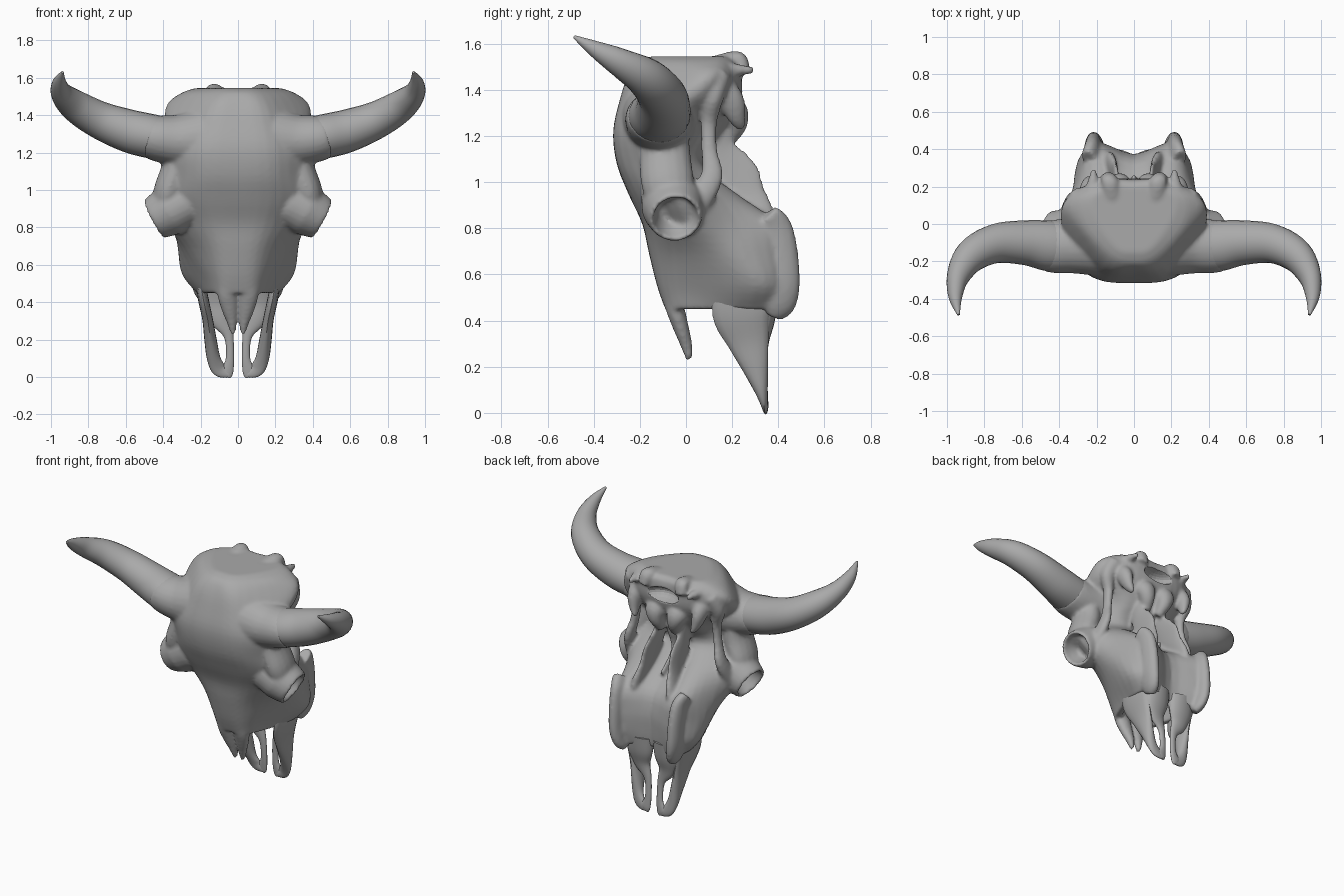
import bpy, bmesh, math
from mathutils import Vector

if "Cube" in bpy.data.objects:
    bpy.data.objects.remove(bpy.data.objects["Cube"])

bone = bpy.data.materials.new("bone grey")
bone.use_nodes = True
COLOUR = (0.4, 0.4, 0.4, 1)
bone.diffuse_color = COLOUR
bone.node_tree.nodes["Principled BSDF"].inputs["Base Color"].default_value = COLOUR


def spline(points, steps, closed=False):
    """Catmull-Rom curve through tuples of any length."""
    pts = [Vector(p) for p in points]
    n = len(pts)
    out = []
    for i in range(n if closed else n - 1):
        if closed:
            a, b, c, d = (pts[(i + k) % n] for k in (-1, 0, 1, 2))
        else:
            a, b, c, d = (pts[min(max(i + k, 0), n - 1)] for k in (-1, 0, 1, 2))
        for s in range(steps):
            t = s / steps
            out.append(b + (c - a) * (t / 2) + (a * 2 - b * 5 + c * 4 - d) * (t * t / 2)
                       + (b * 3 - a - c * 3 + d) * (t ** 3 / 2))
    return out if closed else out + [pts[-1]]


def loft(name, rings, mirror=False):
    """Skin a list of equal rings, close both ends, smooth the shading."""
    bm = bmesh.new()
    loops = [[bm.verts.new(p) for p in ring] for ring in rings]
    n = len(loops[0])
    for low, high in zip(loops, loops[1:]):
        for i in range(n):
            bm.faces.new((low[i], low[(i + 1) % n], high[(i + 1) % n], high[i]))
    bm.faces.new(loops[0])
    bm.faces.new(loops[-1])
    bmesh.ops.recalc_face_normals(bm, faces=bm.faces[:])
    if mirror:
        copy = bmesh.ops.duplicate(bm, geom=bm.verts[:] + bm.edges[:] + bm.faces[:])
        for item in copy["geom"]:
            if isinstance(item, bmesh.types.BMVert):
                item.co.x = -item.co.x
        bmesh.ops.reverse_faces(bm, faces=[f for f in copy["geom"] if isinstance(f, bmesh.types.BMFace)])
    mesh = bpy.data.meshes.new(name)
    bm.to_mesh(mesh)
    bm.free()
    obj = bpy.data.objects.new(name, mesh)
    bpy.context.collection.objects.link(obj)
    mesh.materials.append(bone)
    bpy.ops.object.select_all(action="DESELECT")
    obj.select_set(True)
    bpy.context.view_layer.objects.active = obj
    bpy.ops.object.shade_smooth_by_angle(angle=math.radians(45))
    return obj


def limb(name, path, mirror=True, sides=16, steps=5):
    """Tube along (x, y, z, width, depth) stations; width lies across, depth front to back."""
    stations = spline(path, steps)
    rings = []
    for i, st in enumerate(stations):
        before, after = stations[max(i - 1, 0)], stations[min(i + 1, len(stations) - 1)]
        along = Vector((after - before)[:3]).normalized()
        depth = Vector((0, 1, 0))
        if abs(along.y) > 0.9:
            depth = Vector((0, 0, 1))
        across = depth.cross(along).normalized()
        depth = along.cross(across)
        angles = [math.tau * k / sides for k in range(sides)]
        rings.append([Vector(st[:3]) + across * st[3] * math.cos(a) + depth * st[4] * math.sin(a)
                      for a in angles])
    return loft(name, rings, mirror)


# Skull shell: z, front y, four side points (x, y), back y
SECTIONS = [
    (1.545, -.15, .09, -.13, .2, .02, .22, .14, .10, .20, .20),
    (1.52, -.21, .12, -.18, .27, -.01, .29, .14, .13, .23, .23),
    (1.46, -.25, .15, -.225, .33, -.02, .37, .12, .2, .23, .24),
    (1.36, -.285, .18, -.26, .36, -.08, .37, .07, .21, .21, .24),
    (1.22, -.315, .21, -.29, .39, -.13, .24, .05, .16, .14, .17),
    (1.08, -.30, .22, -.27, .40, -.10, .25, .02, .14, .07, .06),
    (.95, -.25, .23, -.215, .43, -.05, .3, .14, .17, .22, .13),
    (.82, -.19, .19, -.16, .37, .0, .31, .22, .21, .4, .32),
    (.69, -.16, .14, -.13, .28, .03, .32, .25, .21, .43, .37),
    (.55, -.125, .11, -.10, .20, .03, .3, .3, .2, .43, .37),
    (.45, -.09, .1, -.07, .17, .06, .22, .27, .18, .4, .36),
]


def shell_ring(row):
    z, front, *sides, back = row
    half = [(sides[i], sides[i + 1]) for i in range(0, len(sides), 2)]
    outline = [(0, front)] + half + [(0, back)] + [(-x, y) for x, y in reversed(half)]
    return [Vector((p[0], p[1], z)) for p in spline(outline, 4, closed=True)]


rings = [shell_ring(row) for row in spline(SECTIONS, 4)]
# Nasal cavity: the open lower end folds back inside
centre = Vector((0, .15, .45))
rings.append([centre + (p - centre) * .8 for p in rings[-1]])
rings.append([centre + (p - centre) * .7 + Vector((0, 0, .12)) for p in rings[-1]])
skull = loft("skull", rings)
fused = []

# Eye sockets: flared tubes with a hollow cup
axis = Vector((.88, .1, -.46)).normalized()
up = Vector((0, 1, 0)).cross(axis).normalized()
side = axis.cross(up)
socket = [(-.3, .1), (-.2, .13), (-.1, .137), (-.03, .122), (0, .114), (.006, .1), (-.03, .09), (-.1, .065)]
rim = Vector((.45, -.045, .845))
fused.append(loft("eye_sockets", [[rim + axis * d + (up * math.cos(a) + side * math.sin(a)) * r
                                   for a in [math.tau * k / 24 for k in range(24)]]
                                  for d, r in socket], True))

# Flared roots that carry the horns
fused.append(limb("horn_roots", [(.2, -.11, 1.27, .17, .17), (.32, -.115, 1.265, .14, .15),
                                 (.42, -.12, 1.275, .125, .143), (.47, -.116, 1.285, .115, .135)], sides=24))

# Cheek arches behind the sockets, and brow bars from the horn roots down
fused.append(limb("cheek_arches", [(.36, .04, .9, .04, .06), (.34, .11, 1.02, .03, .05),
                                   (.31, .10, 1.14, .025, .035), (.30, .10, 1.26, .03, .035),
                                   (.32, .12, 1.37, .05, .045), (.28, .15, 1.46, .06, .05)]))
fused.append(limb("brow_bars", [(.33, -.09, 1.25, .07, .1), (.33, -.09, 1.12, .08, .11),
                                (.37, -.08, 1.0, .08, .115), (.39, -.06, .92, .07, .1)]))

# Neck joint, crest and rear spurs
fused.append(limb("neck_knuckles", [(.08, .14, 1.36, .05, .05), (.08, .2, 1.31, .07, .065),
                                    (.07, .21, 1.25, .05, .055), (.05, .17, 1.18, .03, .04)]))
fused.append(limb("crest_knobs", [(.1, .08, 1.5, .05, .03), (.12, .17, 1.525, .05, .035),
                                  (.13, .23, 1.53, .045, .035), (.14, .25, 1.47, .04, .03)]))
fused.append(limb("rear_spurs", [(.23, .12, 1.48, .06, .06), (.22, .21, 1.485, .035, .03),
                                 (.215, .295, 1.485, .012, .016)]))
fused.append(limb("ear_spurs", [(.22, .12, 1.44, .08, .06), (.24, .19, 1.36, .05, .06),
                                (.23, .22, 1.28, .03, .04), (.21, .24, 1.23, .012, .017)]))

# Skull base, palate wings beside the throat opening, and tooth rows
fused.append(limb("skull_base", [(0, .12, 1.3, .1, .07), (0, .12, 1.18, .06, .05), (0, .11, 1.02, .02, .04),
                                 (0, .24, .88, .015, .05)], mirror=False))
fused.append(limb("palate_wings", [(.09, .13, 1.24, .03, .05), (.09, .15, 1.14, .02, .07),
                                   (.1, .22, 1.03, .018, .1), (.11, .27, .94, .022, .08),
                                   (.13, .33, .84, .03, .06), (.14, .35, .74, .02, .03)]))
fused.append(limb("tooth_rows", [(.24, .34, .85, .04, .07), (.225, .38, .8, .045, .08),
                                 (.22, .405, .7, .045, .08), (.215, .41, .56, .045, .085),
                                 (.2, .4, .47, .04, .075), (.18, .38, .42, .03, .04)]))

# Nose bones
fused.append(limb("nose_bones", [(.05, -.09, .58, .05, .03), (.056, -.05, .46, .056, .04),
                                 (.047, -.025, .38, .047, .035), (.034, 0, .3, .029, .027),
                                 (.026, .015, .232, .014, .016)]))

# Melt the skull parts into one bone
bpy.ops.object.select_all(action="DESELECT")
for part in fused + [skull]:
    part.select_set(True)
bpy.context.view_layer.objects.active = skull
bpy.ops.object.join()
remesh = skull.modifiers.new("melt", "REMESH")
remesh.mode = "VOXEL"
remesh.voxel_size = .011
remesh.use_smooth_shade = True

# Hollow above the neck joint
bpy.ops.mesh.primitive_uv_sphere_add(segments=24, ring_count=12, location=(0, .27, 1.43))
cutter = bpy.context.object
cutter.name = "neck_hollow_cutter"
cutter.scale = (.12, .1, .05)
cutter.hide_render = True
cutter.hide_set(True)
cut = skull.modifiers.new("neck hollow", "BOOLEAN")
cut.operation = "DIFFERENCE"
cut.object = cutter
soften = skull.modifiers.new("soften", "SMOOTH")
soften.factor = .5
soften.iterations = 6

# Horns
limb("horns", [(.36, -.12, 1.268, .11, .12), (.45, -.117, 1.285, .118, .135), (.58, -.1, 1.315, .115, .12),
               (.74, -.105, 1.375, .10, .105), (.87, -.17, 1.45, .085, .09),
               (.94, -.28, 1.515, .06, .065), (.955, -.39, 1.575, .037, .037),
               (.938, -.485, 1.63, .007, .007)], sides=24)

# Muzzle: outer blades, inner prongs and the tips that join them
limb("muzzle_blades", [(.205, .25, .54, .02, .12), (.188, .24, .43, .028, .125), (.163, .27, .31, .028, .09),
                       (.147, .30, .2, .033, .058), (.13, .325, .1, .036, .03), (.1, .34, .04, .038, .015),
                       (.05, .345, .015, .02, .01)])
limb("muzzle_prongs", [(.1, .34, .5, .1, .06), (.1, .345, .4, .09, .04), (.09, .335, .31, .06, .025),
                       (.05, .335, .22, .026, .016), (.043, .34, .1, .022, .014),
                       (.06, .345, .03, .035, .012), (.07, .345, .01, .03, .008)])
